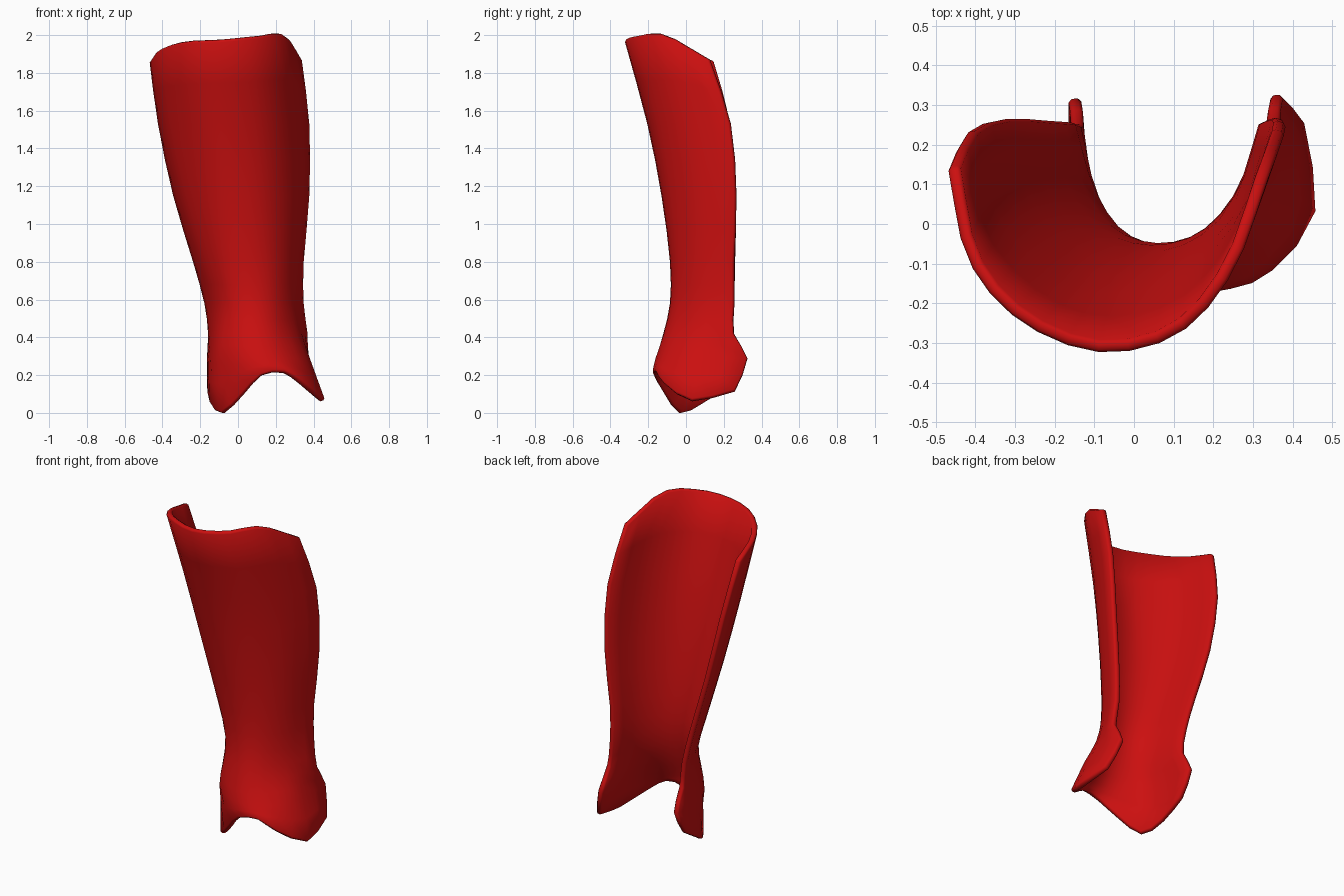
import bpy
import bmesh
from mathutils import Vector

COLUMNS = 16      # facets around the shell
STEPS = 2         # facets between two neighbouring sections
THICKNESS = 0.032

default_cube = bpy.data.objects.get("Cube")
if default_cube:
    bpy.data.objects.remove(default_cube, do_unlink=True)


def make_material(name, colour):
    material = bpy.data.materials.new(name)
    material.use_nodes = True
    material.diffuse_color = colour
    for node in material.node_tree.nodes:
        if node.type == "BSDF_PRINCIPLED":
            node.inputs["Base Color"].default_value = colour
    return material


def level_section(z, *points):
    """A cross-section lying flat at one height."""
    return [Vector((x, y, z)) for x, y in points]


def free_section(*points):
    """A rim whose height varies."""
    return [Vector(point) for point in points]


def spline_point(points, position):
    """Point on a smooth curve through the control points."""
    last = len(points) - 1
    index = min(int(position), last - 1)
    t = position - index
    b, c = points[index], points[index + 1]
    a = points[index - 1] if index > 0 else b * 2 - c
    d = points[index + 2] if index + 2 <= last else c * 2 - b
    return (b * 2 + (c - a) * t + (a * 2 - b * 5 + c * 4 - d) * t ** 2
            + (b * 3 - a - c * 3 + d) * t ** 3) / 2


def resample(points, count):
    span = len(points) - 1
    return [spline_point(points, span * i / count) for i in range(count + 1)]


# Open U-shaped sections, each running from the right edge round the shin
top_rim = free_section(
    (-.47, .14, 1.86), (-.42, -.09, 1.92), (-.29, -.245, 1.96),
    (-.09, -.325, 1.97), (.11, -.28, 1.99), (.25, -.12, 2), (.34, .12, 1.87))
upper_calf = level_section(
    1.53, (-.425, .23), (-.37, 0), (-.2, -.165), (-.05, -.205),
    (.14, -.16), (.29, 0), (.38, .23))
calf = level_section(
    1.15, (-.345, .26), (-.29, .05), (-.15, -.09), (0, -.13),
    (.16, -.09), (.3, .05), (.38, .26))
lower_calf = level_section(
    .8, (-.24, .255), (-.19, .07), (-.09, -.045), (.04, -.085),
    (.18, -.05), (.29, .07), (.35, .25))
narrow = level_section(
    .58, (-.18, .25), (-.13, .08), (-.05, -.04), (.07, -.085),
    (.19, -.05), (.29, .07), (.35, .25))
above_ankle = level_section(
    .42, (-.16, .25), (-.13, .07), (-.06, -.06), (.08, -.12),
    (.21, -.08), (.32, .06), (.37, .25))
ankle = level_section(
    .29, (-.165, .315), (-.15, .1), (-.09, -.05), (.07, -.155),
    (.24, -.13), (.37, .03), (.375, .325))
bottom_rim = free_section(
    (-.165, .23, .14), (-.15, .08, .05), (-.09, -.04, 0), (.02, -.12, .1),
    (.12, -.175, .2), (.25, -.165, .222), (.35, -.12, .16),
    (.46, .03, .07), (.43, .26, .12))

sections = [top_rim, upper_calf, calf, lower_calf,
            narrow, above_ankle, ankle, bottom_rim]

# Smooth every section, then smooth each column from top to bottom
rings = [resample(section, COLUMNS) for section in sections]
row_count = (len(rings) - 1) * STEPS
columns = [resample(list(column), row_count) for column in zip(*rings)]

# Outer surface of the shell
bm = bmesh.new()
grid = [[bm.verts.new(point) for point in column] for column in columns]
for left, right in zip(grid, grid[1:]):
    for row in range(row_count):
        bm.faces.new((left[row], left[row + 1], right[row + 1], right[row]))
mesh = bpy.data.meshes.new("shin_guard")
bm.to_mesh(mesh)
bm.free()

shin_guard = bpy.data.objects.new("shin_guard", mesh)
bpy.context.collection.objects.link(shin_guard)
mesh.materials.append(make_material("deep red", (0.6, 0.005, 0.005, 1)))

# Wall thickness and a narrow chamfer round the rim
wall = shin_guard.modifiers.new("wall", "SOLIDIFY")
wall.thickness = THICKNESS
wall.offset = -1
rim = shin_guard.modifiers.new("rim_chamfer", "BEVEL")
rim.width = 0.008
rim.segments = 1
rim.limit_method = "ANGLE"
rim.angle_limit = 0.9

# Smooth shading with a crisp rim
bpy.ops.object.select_all(action="DESELECT")
shin_guard.select_set(True)
bpy.context.view_layer.objects.active = shin_guard
bpy.ops.object.shade_smooth_by_angle(angle=0.6)
